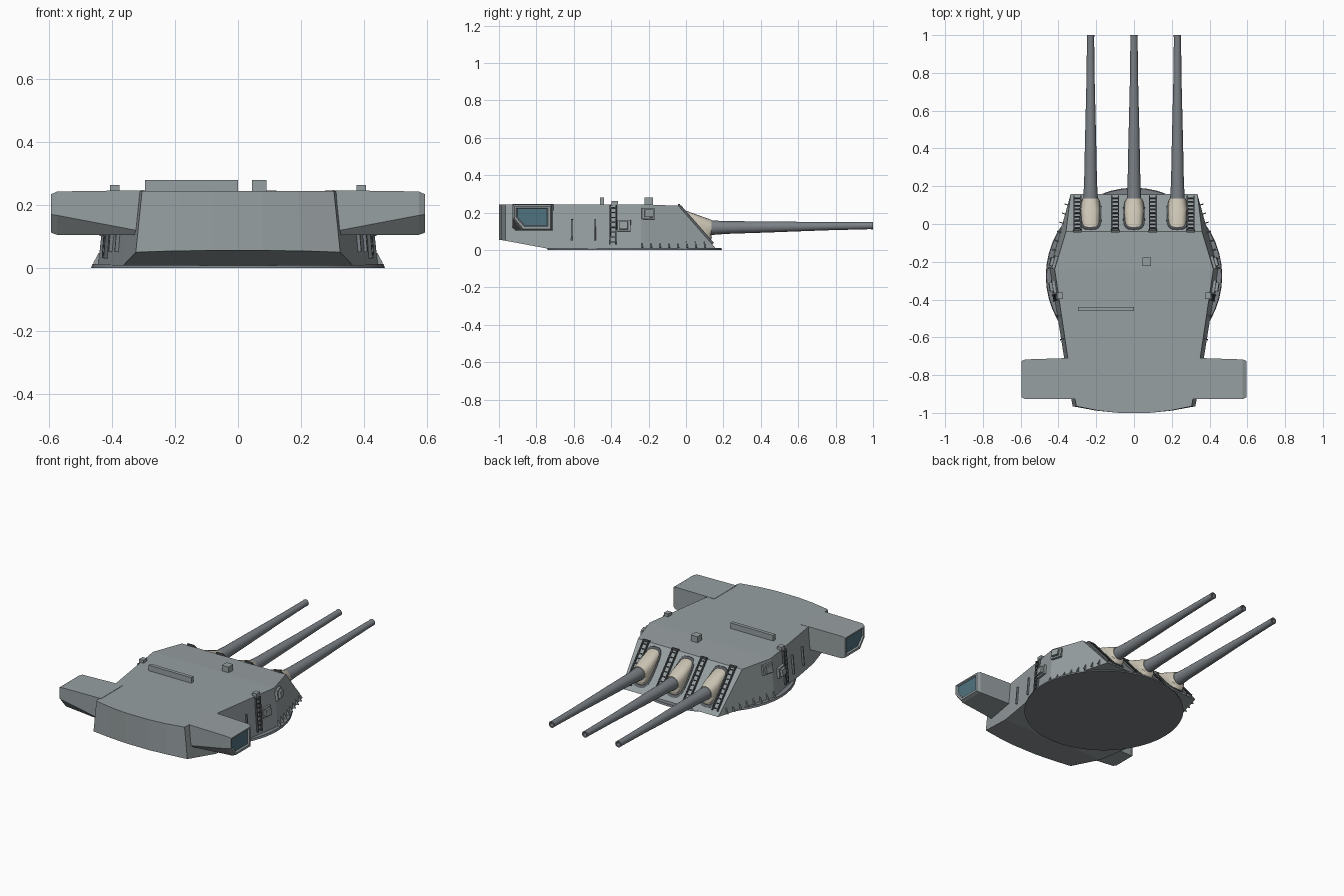
import bpy, bmesh, math
from mathutils import Vector, Matrix

if "Cube" in bpy.data.objects:
    bpy.data.objects.remove(bpy.data.objects["Cube"])


def material(name, r, g, b):
    m = bpy.data.materials.new(name)
    m.diffuse_color = (r, g, b, 1)
    m.use_nodes = True
    m.node_tree.nodes["Principled BSDF"].inputs["Base Color"].default_value = m.diffuse_color
    return m


HULL = material("hull_grey", 0.31, 0.35, 0.36)
STEEL = material("gun_grey", 0.20, 0.22, 0.24)
CANVAS = material("canvas", 0.60, 0.56, 0.46)
GLASS = material("glass", 0.08, 0.17, 0.21)
DARK = material("dark_grey", 0.10, 0.11, 0.12)


def finish(name, bm, mat, mirror=False, smooth=False):
    bmesh.ops.recalc_face_normals(bm, faces=bm.faces)
    me = bpy.data.meshes.new(name)
    bm.to_mesh(me)
    bm.free()
    me.materials.append(mat)
    ob = bpy.data.objects.new(name, me)
    bpy.context.collection.objects.link(ob)
    if mirror:
        ob.modifiers.new("mirror", 'MIRROR')
    if smooth:
        bpy.ops.object.select_all(action='DESELECT')
        ob.select_set(True)
        bpy.context.view_layer.objects.active = ob
        bpy.ops.object.shade_smooth_by_angle(angle=math.radians(35))
    return ob


def loft(name, rings, mat, **kw):
    bm = bmesh.new()
    vs = [[bm.verts.new(p) for p in r] for r in rings]
    n = len(rings[0])
    for a, b in zip(vs, vs[1:]):
        for i in range(n):
            j = (i + 1) % n
            bm.faces.new((a[i], a[j], b[j], b[i]))
    bm.faces.new(vs[0])
    bm.faces.new(vs[-1])
    return finish(name, bm, mat, **kw)


def box(bm, c, dims, axes=None):
    rot = Matrix(axes).transposed().to_4x4() if axes else Matrix.Identity(4)
    m = Matrix.Translation(c) @ rot @ Matrix.Diagonal((*dims, 1))
    bmesh.ops.create_cube(bm, size=1, matrix=m)


# Armoured gunhouse: half sections (x, y, z) at floor and roof, front to back
SECTIONS = [((.335, .16, .008), (.36, -.04, .237)),
            ((.445, -.24, .008), (.42, -.24, .245)),
            ((.365, -.74, .008), (.346, -.74, .245)),
            ((.325, -.965, .05), (.305, -.965, .245)),
            ((.2, -.988, .054), (.19, -.988, .245)),
            ((.08, -1.0, .055), (.08, -1.0, .245))]
loft("gunhouse", [[b, t, (-t[0], t[1], t[2]), (-b[0], b[1], b[2])]
                  for b, t in SECTIONS], HULL)

# Round turntable under the gunhouse
bm = bmesh.new()
bmesh.ops.create_cone(bm, cap_ends=True, segments=48, radius1=.467, radius2=.463,
                      depth=.012, matrix=Matrix.Translation((0, -.275, .006)))
finish("turntable", bm, STEEL, smooth=True)


def circle(x, y, z, r, n=20):
    return [(x + r * math.cos(2 * math.pi * i / n), y,
             z + r * math.sin(2 * math.pi * i / n)) for i in range(n)]


def face_y(z):
    return -.04 + (.237 - z) * .2 / .229


def port(x, z0, hw, hz, off, n=20):
    # rounded rectangle lying on the sloped front plate
    pts = []
    for i in range(n):
        c, s = math.cos(2 * math.pi * i / n), math.sin(2 * math.pi * i / n)
        u = math.copysign(abs(c) ** .6, c) * hw
        z = z0 + math.copysign(abs(s) ** .6, s) * hz
        pts.append((x + u, face_y(z) + off, z))
    return pts


# Three guns with canvas blast bags
PROFILE = [(.05, .04), (.15, .038), (.22, .034), (.42, .030), (.75, .022),
           (.98, .019), (1.0, .020), (1.0, .012), (.93, .012)]
for label, x in (("left", -.23), ("middle", 0), ("right", .23)):
    loft("gun_barrel_" + label,
         [circle(x, y, .118 + .013 * y, r) for y, r in PROFILE], STEEL, smooth=True)
    base, end = port(x, .132, .046, .085, -.01), circle(x, .135, .12, .042)
    mid = [tuple(a * .5 + b * .5 for a, b in zip(p, q))
           for p, q in zip(port(x, .13, .06, .078, .02), end)]
    loft("blast_bag_" + label, [base, port(x, .132, .05, .083, .008), mid, end],
         CANVAS, smooth=True)
    loft("port_frame_" + label, [port(x, .13, .06, .098, -.01),
                                 port(x, .13, .058, .096, .003)], DARK)

# Rangefinder arms with chamfered rear lower corner
def arm(x, y0, y1, z0, z1, cy, cz):
    return [(x, y0, z1), (x, y1, z1), (x, y1, z0), (x, y0 + cy, z0), (x, y0, z0 + cz)]


loft("rangefinder_arm", [arm(.30, -.927, -.708, .105, .247, .012, .01),
                         arm(.575, -.927, -.717, .105, .243, .05, .062),
                         arm(.595, -.918, -.725, .112, .234, .048, .058),
                         arm(.595, -.908, -.737, .125, .226, .044, .05),
                         arm(.583, -.900, -.745, .132, .220, .04, .045)], HULL, mirror=True)
loft("rangefinder_window", [arm(.580, -.902, -.743, .130, .222, .04, .045),
                            arm(.586, -.902, -.743, .130, .222, .04, .045)],
     GLASS, mirror=True)

# Roof fittings
for name, c, d in (("roof_rail_box", (-.148, -.45, .26), (.295, .022, .04)),
                   ("periscope_hood", (.068, -.20, .26), (.046, .046, .04))):
    bm = bmesh.new()
    box(bm, c, d)
    finish(name, bm, HULL)
bm = bmesh.new()
box(bm, (.392, -.38, .25), (.03, .035, .026))
finish("roof_edge_box", bm, HULL, mirror=True)


def wall(y, z):
    # point on the right side wall plus its along / up / outward axes
    (b0, t0), (b1, t1) = SECTIONS[:2] if y > -.24 else SECTIONS[1:3]
    f = (z - .008) / .237
    p0, p1 = Vector(b0).lerp(Vector(t0), f), Vector(b1).lerp(Vector(t1), f)
    pos = p0.lerp(p1, (y - p0.y) / (p1.y - p0.y))
    along = (p0 - p1).normalized()
    up = Vector(t1) - Vector(b1)
    up = (up - along * up.dot(along)).normalized()
    return pos, (along, up, along.cross(up))


def ladder(name, start, axes, length, width, rungs, mirror=False):
    side, up, out = axes
    bm = bmesh.new()
    for s in (-1, 1):
        box(bm, start + up * length / 2 + side * s * width / 2 + out * .006,
            (.006, length, .012), axes)
    for i in range(rungs):
        box(bm, start + up * length * (i + .5) / rungs + out * .008,
            (width, .006, .006), axes)
    finish(name, bm, DARK, mirror=mirror)


# Ladders on the front plate and the sides
up = Vector((0, -.2, .229)).normalized()
front_axes = (Vector((-1, 0, 0)), up, Vector((-1, 0, 0)).cross(up))
for i, x in enumerate((.1, .3)):
    ladder(f"front_ladder_{i + 1}", Vector((x, face_y(.03), .03)), front_axes,
           .27, .036, 9, mirror=True)
bm = bmesh.new()
for x in (.1, .3):
    box(bm, (x, -.038, .24), (.045, .012, .012))
finish("ladder_top_brackets", bm, DARK, mirror=True)
pos, axes = wall(-.39, .03)
ladder("side_ladder", pos, axes, .21, .032, 8, mirror=True)

# Side lockers, vertical strips and foot gussets
bm = bmesh.new()
for y, z in ((-.33, .13), (-.205, .195)):
    pos, axes = wall(y, z)
    box(bm, pos, (.07, .06, .03), axes)
    box(bm, pos + axes[2] * .015, (.046, .04, .03), axes)
finish("side_lockers", bm, HULL, mirror=True)

bm = bmesh.new()
for y in (-.61, -.485):
    pos, axes = wall(y, .108)
    box(bm, pos, (.008, .115, .022), axes)
finish("side_strips", bm, STEEL, mirror=True)

bm = bmesh.new()
for i in range(8):
    pos, (along, up, out) = wall(-.235 + i * .048, .012)
    for a, b in ((-.003, .003),):
        tri = [[bm.verts.new(pos + along * s + d) for d in
                (Vector(), out * .018, up * .035 + out * .003, up * .035)] for s in (a, b)]
        bm.faces.new(tri[0])
        bm.faces.new(tri[1])
        for k in range(4):
            j = (k + 1) % 4
            bm.faces.new((tri[0][k], tri[0][j], tri[1][j], tri[1][k]))
finish("foot_gussets", bm, HULL, mirror=True)
